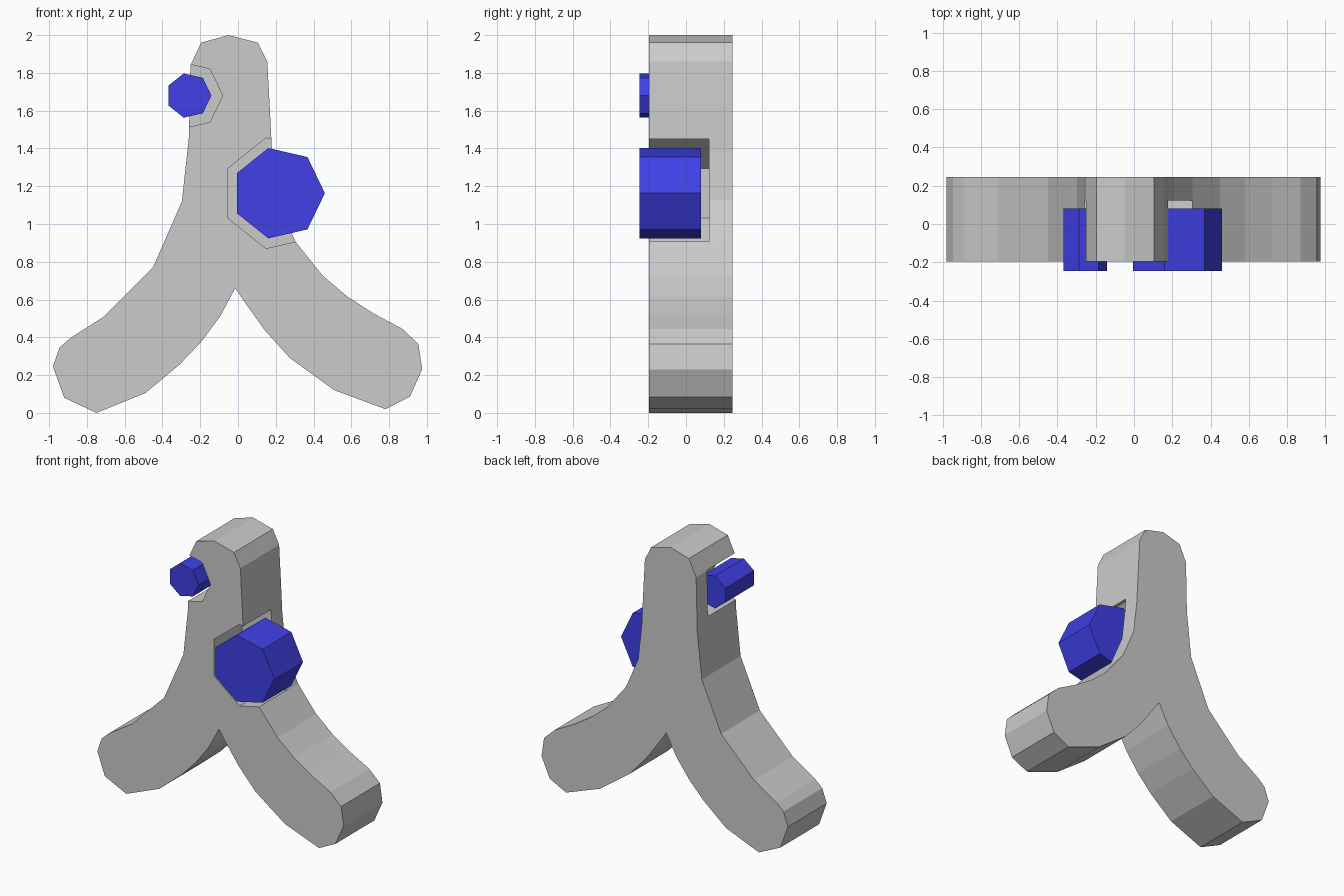
import bpy, bmesh
from math import cos, sin, tau

if "Cube" in bpy.data.objects:
    bpy.data.objects.remove(bpy.data.objects["Cube"])


def prism(name, pts, y0, y1):
    """Extrude an x-z outline from y0 (front) to y1 (back)."""
    bm = bmesh.new()
    face = bm.faces.new([bm.verts.new((x, y0, z)) for x, z in pts])
    out = bmesh.ops.extrude_face_region(bm, geom=[face])
    moved = [v for v in out["geom"] if isinstance(v, bmesh.types.BMVert)]
    bmesh.ops.translate(bm, verts=moved, vec=(0, y1 - y0, 0))
    bmesh.ops.recalc_face_normals(bm, faces=bm.faces)
    me = bpy.data.meshes.new(name)
    bm.to_mesh(me)
    bm.free()
    ob = bpy.data.objects.new(name, me)
    bpy.context.collection.objects.link(ob)
    return ob


def heptagon(cx, cz, r):
    return [(cx + r * cos(tau * i / 7), cz + r * sin(tau * i / 7)) for i in range(7)]


blue = bpy.data.materials.new("blue")
blue.diffuse_color = (0.05, 0.05, 0.8, 1)
blue.use_nodes = True
blue.node_tree.nodes["Principled BSDF"].inputs["Base Color"].default_value = blue.diffuse_color

# Three-armed body: neck on top, two splayed legs
outline = [
    (-0.05, 2.0), (0.105, 1.96), (0.155, 1.86), (0.168, 1.62), (0.18, 1.38),
    (0.208, 1.13), (0.305, 0.905), (0.45, 0.725), (0.58, 0.615), (0.72, 0.525),
    (0.87, 0.445), (0.955, 0.365), (0.975, 0.23), (0.91, 0.085), (0.78, 0.02),
    (0.51, 0.12), (0.275, 0.29), (0.14, 0.44), (0.04, 0.58), (-0.015, 0.66),
    (-0.095, 0.51), (-0.2, 0.37), (-0.31, 0.255), (-0.49, 0.105), (-0.75, 0.0),
    (-0.92, 0.08), (-0.98, 0.245), (-0.945, 0.345), (-0.89, 0.395), (-0.71, 0.51),
    (-0.45, 0.77), (-0.297, 1.12), (-0.26, 1.46), (-0.252, 1.84), (-0.195, 1.96),
]
body = prism("body", outline, -0.195, 0.245)

# Seven-sided pegs, each in a wider pocket cut from the front
for label, cx, cz, r_peg, r_pocket in (
    ("large", 0.215, 1.163, 0.245, 0.30),
    ("small", -0.261, 1.68, 0.12, 0.18),
):
    peg = prism(label + "_peg", heptagon(cx, cz, r_peg), -0.245, 0.08)
    peg.data.materials.append(blue)

    cutter = prism(label + "_pocket_cutter", heptagon(cx, cz, r_pocket), -0.5, 0.122)
    mod = body.modifiers.new(label + "_pocket", "BOOLEAN")
    mod.operation = "DIFFERENCE"
    mod.solver = "EXACT"
    mod.object = cutter
    bpy.context.view_layer.objects.active = body
    bpy.ops.object.modifier_apply(modifier=mod.name)
    bpy.data.objects.remove(cutter)
